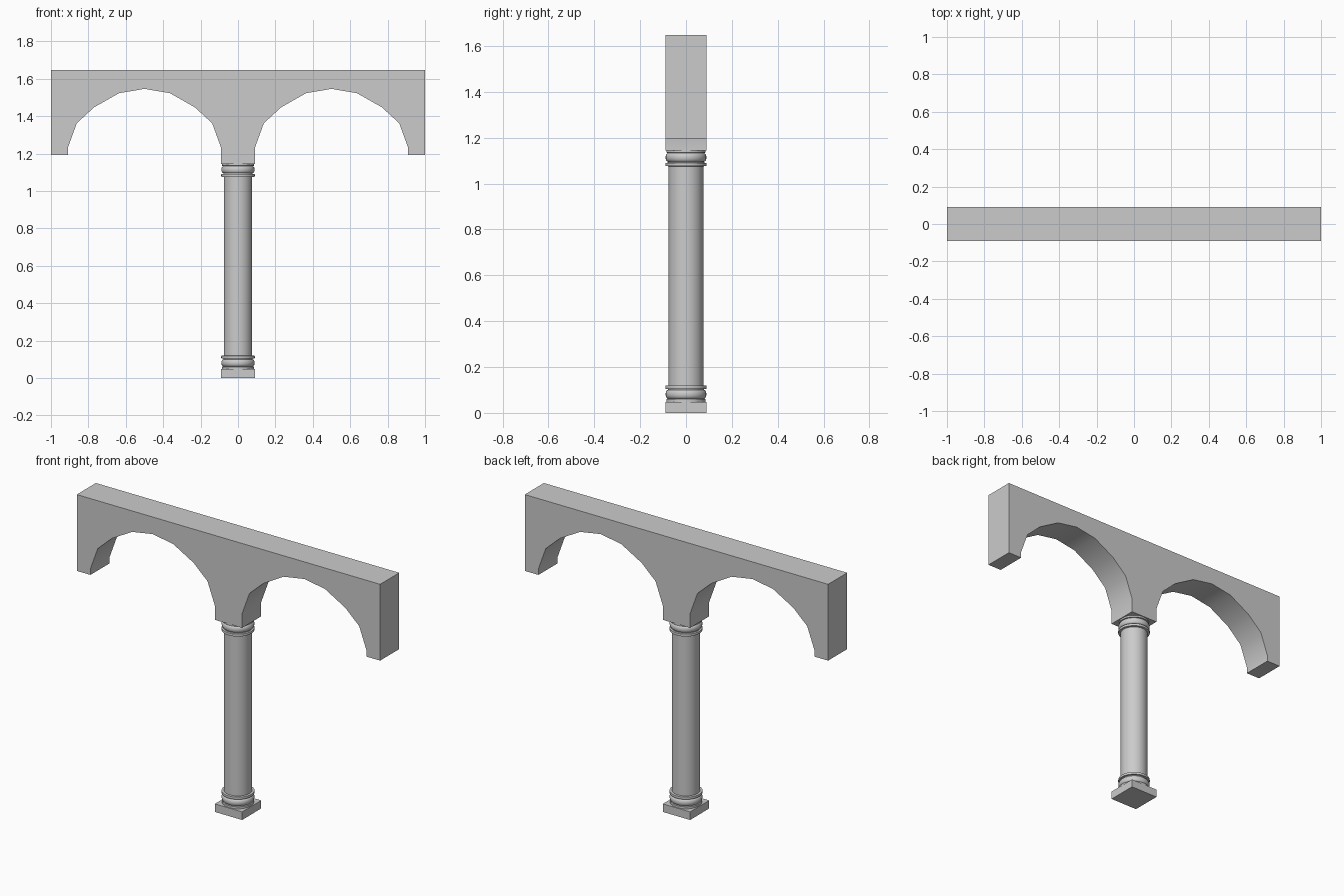
import bpy, bmesh, math

if "Cube" in bpy.data.objects:
    bpy.data.objects.remove(bpy.data.objects["Cube"])

HALF = 0.09  # half depth of the wall and half width of the square blocks


def finish(name, bm):
    bmesh.ops.recalc_face_normals(bm, faces=bm.faces)
    mesh = bpy.data.meshes.new(name)
    bm.to_mesh(mesh)
    bm.free()
    ob = bpy.data.objects.new(name, mesh)
    bpy.context.collection.objects.link(ob)
    bpy.context.view_layer.objects.active = ob
    for o in bpy.context.selected_objects:
        o.select_set(False)
    ob.select_set(True)
    bpy.ops.object.shade_smooth_by_angle(angle=math.radians(32))
    return ob


def extrude_outline(name, outline):
    bm = bmesh.new()
    face = bm.faces.new([bm.verts.new((x, -HALF, z)) for x, z in outline])
    res = bmesh.ops.extrude_face_region(bm, geom=[face])
    verts = [v for v in res["geom"] if isinstance(v, bmesh.types.BMVert)]
    bmesh.ops.translate(bm, verts=verts, vec=(0, 2 * HALF, 0))
    return finish(name, bm)


def lathe(name, profile, sides=32):
    bm = bmesh.new()
    pts = [(0, profile[0][1])] + profile + [(0, profile[-1][1])]
    verts = [bm.verts.new((r, 0, z)) for r, z in pts]
    edges = [bm.edges.new(p) for p in zip(verts, verts[1:])]
    bmesh.ops.spin(bm, geom=verts + edges, cent=(0, 0, 0), axis=(0, 0, 1),
                   angle=2 * math.pi, steps=sides)
    bmesh.ops.remove_doubles(bm, verts=bm.verts, dist=1e-5)
    return finish(name, bm)


# Arched wall: half of one arch opening, mirrored about x = 0.5, then about x = 0
half_arch = [(0.09, 1.23), (0.138, 1.362), (0.23, 1.447), (0.364, 1.523)]
arch = half_arch + [(0.5, 1.546)] + [(1 - x, z) for x, z in reversed(half_arch)]
right = [(0.09, 1.145)] + arch + [(0.91, 1.193), (1.0, 1.193), (1.0, 1.648)]
left = [(-x, z) for x, z in reversed(right)]
extrude_outline("arcade_wall", right + left)

# Square plinth
extrude_outline("plinth", [(-HALF, 0), (HALF, 0), (HALF, 0.048), (-HALF, 0.048)])

# Round shaft
lathe("column_shaft", [(0.076, 0.05), (0.076, 1.145)])

# Base moulding: collar, rounded torus, flat band
torus = [(0.078 + 0.011 * math.sin(a), 0.081 - 0.019 * math.cos(a))
         for a in [math.pi * i / 8 for i in range(9)]]
moulding = ([(0.086, 0.046), (0.086, 0.06), (0.079, 0.062)] + torus +
            [(0.079, 0.104), (0.089, 0.105), (0.09, 0.11), (0.089, 0.119), (0.076, 0.12)])
lathe("base_moulding", moulding)

# Capital moulding is the base turned upside down
lathe("capital_moulding", [(r, 1.195 - z) for r, z in reversed(moulding)])
